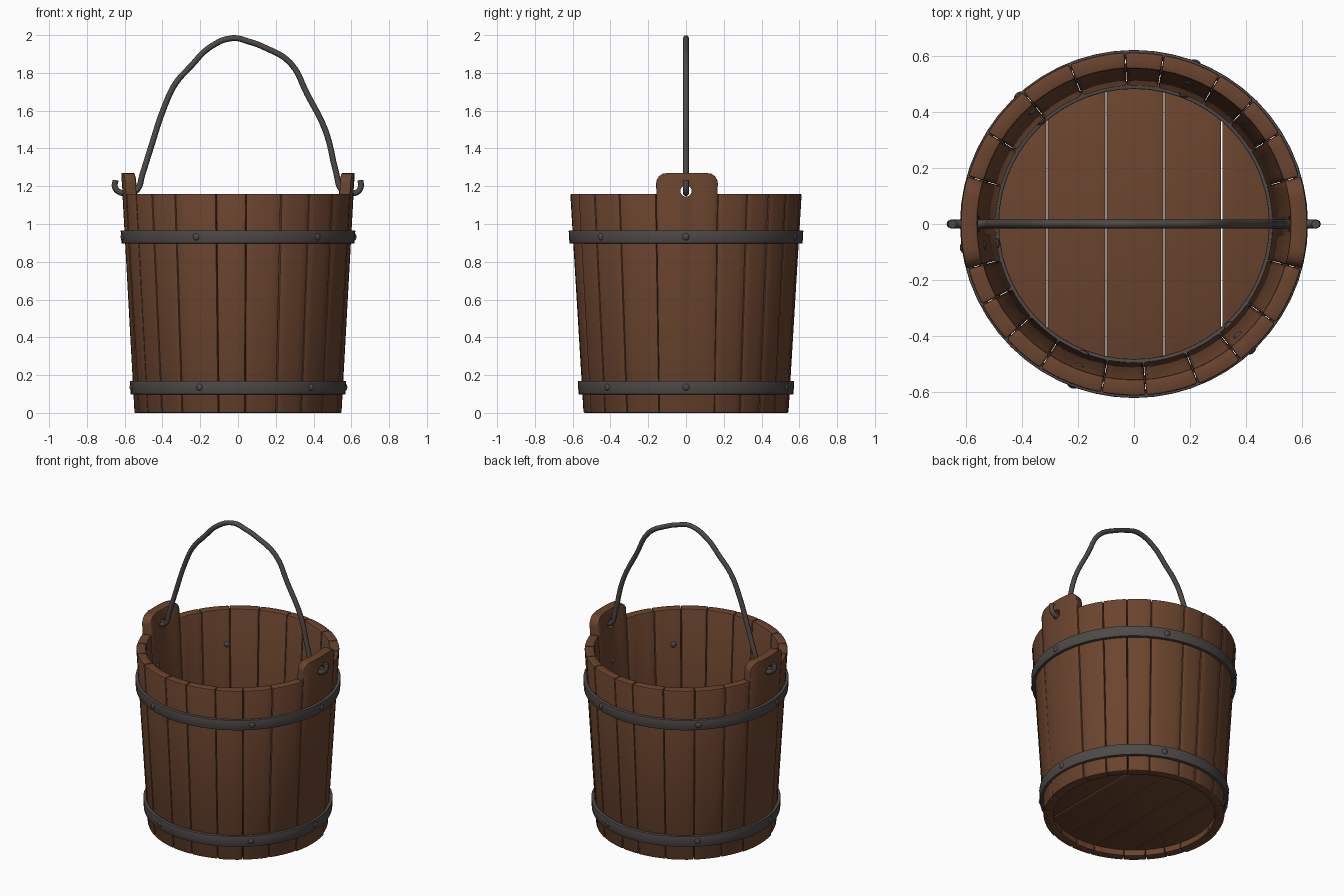
import bpy, bmesh, math, random
from mathutils import Vector, Matrix

if "Cube" in bpy.data.objects:
    bpy.data.objects.remove(bpy.data.objects["Cube"])

random.seed(4)
HEIGHT, EAR_TOP = 1.16, 1.27


def material(name, rgb):
    m = bpy.data.materials.new(name)
    m.diffuse_color = (*rgb, 1)
    m.use_nodes = True
    m.node_tree.nodes["Principled BSDF"].inputs["Base Color"].default_value = m.diffuse_color
    return m


WOOD = material("brown wood", (0.145, 0.058, 0.027))
IRON = material("dark iron", (0.075, 0.067, 0.063))


def outer(z):
    return 0.545 + 0.07 * z / HEIGHT


def finish(bm, name, mat, bevel=0, smooth=True):
    bmesh.ops.recalc_face_normals(bm, faces=bm.faces)
    me = bpy.data.meshes.new(name)
    bm.to_mesh(me)
    bm.free()
    ob = bpy.data.objects.new(name, me)
    bpy.context.collection.objects.link(ob)
    me.materials.append(mat)
    bpy.context.view_layer.objects.active = ob
    bpy.ops.object.select_all(action='DESELECT')
    ob.select_set(True)
    if bevel:
        b = ob.modifiers.new("bevel", 'BEVEL')
        b.width, b.segments = bevel, 2
        b.limit_method, b.angle_limit = 'ANGLE', math.radians(40)
        bpy.ops.object.modifier_apply(modifier="bevel")
    if smooth:
        bpy.ops.object.shade_smooth_by_angle(angle=math.radians(40))
    return ob


def sweep(bm, sections, closed):
    """Join matching loops of points into a tube."""
    rings = [[bm.verts.new(p) for p in s] for s in sections]
    n = len(rings[0])
    pairs = list(zip(rings, rings[1:])) + ([(rings[-1], rings[0])] if closed else [])
    for a, b in pairs:
        for i in range(n):
            j = (i + 1) % n
            bm.faces.new((a[i], a[j], b[j], b[i]))
    if not closed:
        bm.faces.new(rings[0])
        bm.faces.new(rings[-1][::-1])


def polar(r, a, z):
    return Vector((r * math.cos(a), r * math.sin(a), z))


def stave(name, a0, a1, ear=False):
    a0, a1 = math.radians(a0) + 0.002, math.radians(a1) - 0.002
    n = 14 if ear else 4
    dr = 0.003 if ear else random.uniform(-0.003, 0.002)
    corner = 0.055
    sections = []
    for i in range(n + 1):
        t = i / n
        if ear:  # columns bunch up toward the rounded corners
            t = 0.5 - 0.5 * math.cos(math.pi * t)
        a = a0 + (a1 - a0) * t
        top = HEIGHT
        if ear:
            edge = min(t, 1 - t) * (a1 - a0) * 0.61
            d = max(0, corner - edge)
            top = EAR_TOP - corner + math.sqrt(max(0, corner ** 2 - d ** 2))
        lean = outer(min(top, HEIGHT)) + dr
        sections.append([polar(outer(0) + dr, a, 0), polar(lean, a, top),
                         polar(lean - 0.058, a, top), polar(0.487, a, 0)])
    bm = bmesh.new()
    sweep(bm, sections, False)
    return finish(bm, name, WOOD, 0.012 if ear else 0.008)


# Staves around the wall, with a tall ear on each side
seams = [-15, 16, 32, 46, 60, 80, 93, 112, 130, 148, 164, 195, 208,
         222, 237, 259, 274, 292, 308, 325, 345]
ears = []
for k, (a, b) in enumerate(zip(seams, seams[1:])):
    is_ear = a in (-15, 164)
    ob = stave("ear_stave" if is_ear else f"stave_{k}", a, b, is_ear)
    if is_ear:
        ears.append(ob)

# Holes through the ears for the handle
bm = bmesh.new()
bmesh.ops.create_cone(bm, cap_ends=True, segments=20, radius1=0.03, radius2=0.03, depth=1.6,
                      matrix=Matrix.Translation((0, 0, 1.175)) @ Matrix.Rotation(math.pi / 2, 4, 'Y'))
cutter = finish(bm, "hole_cutter", WOOD, smooth=False)
cutter.hide_render = True
for ob in ears:
    m = ob.modifiers.new("hole", 'BOOLEAN')
    m.operation, m.object, m.solver = 'DIFFERENCE', cutter, 'EXACT'
    bpy.context.view_layer.objects.active = ob
    bpy.ops.object.modifier_apply(modifier="hole")
bpy.data.objects.remove(cutter)

# Floor planks, cut to a circle
FLOOR_R = 0.493
cuts = [-FLOOR_R, -0.31, -0.1, 0.107, 0.313, FLOOR_R]
for k, (x0, x1) in enumerate(zip(cuts, cuts[1:])):
    x0, x1 = x0 + 0.002, x1 - 0.002
    xs = [x0 + (x1 - x0) * i / 8 for i in range(9)]
    half = [(x, math.sqrt(FLOOR_R ** 2 - x * x)) for x in xs]
    outline = half + [(x, -y) for x, y in half[::-1]]
    bm = bmesh.new()
    sweep(bm, [[(x, y, z) for x, y in outline] for z in (0.04, 0.09)], False)
    finish(bm, f"floor_plank_{k}", WOOD, 0.004)


def hoop(name, r0, r1, z0, z1, t0, t1):
    """Band with inner radii r0/r1 at its lower and upper edges."""
    bm = bmesh.new()
    sections = []
    for i in range(56):
        a = 2 * math.pi * i / 56
        sections.append([polar(r0, a, z0), polar(r0 + t0, a, z0),
                         polar(r1 + t1, a, z1), polar(r1, a, z1)])
    sweep(bm, sections, True)
    finish(bm, name, IRON, 0.004)


# Iron hoops outside and a thin ring where floor meets wall
for name, z0, z1 in (("upper_hoop", 0.897, 0.966), ("lower_hoop", 0.098, 0.17)):
    hoop(name, outer(z0) - 0.008, outer(z1) - 0.008, z0, z1, 0.026, 0.026)
hoop("floor_ring", 0.482, 0.482, 0.085, 0.125, 0.03, 0.03)

# Rivets, showing a head outside and inside
for level, z in (("upper", 0.932), ("lower", 0.136)):
    bm = bmesh.new()
    for deg in (0, 69, 132, 188, 249, 313):
        a = math.radians(deg)
        for r in (outer(z) + 0.015, outer(z) - 0.057):
            mat = (Matrix.Translation(polar(r, a, z)) @ Matrix.Rotation(a, 4, 'Z')
                   @ Matrix.Diagonal((0.6, 1, 1, 1)))
            bmesh.ops.create_uvsphere(bm, u_segments=10, v_segments=6, radius=0.019, matrix=mat)
    finish(bm, f"{level}_rivets", IRON)

# Bent wire handle, hooked through both ears
path = [(-0.648, 1.232), (-0.652, 1.195), (-0.625, 1.168), (-0.575, 1.165), (-0.535, 1.18),
        (-0.507, 1.26), (-0.466, 1.39), (-0.386, 1.63), (-0.33, 1.745), (-0.25, 1.835),
        (-0.15, 1.935), (-0.03, 1.984), (0.06, 1.965), (0.14, 1.935), (0.275, 1.855),
        (0.365, 1.69), (0.465, 1.49), (0.52, 1.27), (0.55, 1.18), (0.59, 1.165),
        (0.63, 1.168), (0.65, 1.195), (0.648, 1.232)]
cu = bpy.data.curves.new("handle", 'CURVE')
cu.dimensions = '3D'
cu.bevel_depth, cu.bevel_resolution, cu.use_fill_caps = 0.0155, 2, True
cu.resolution_u = 4
sp = cu.splines.new('BEZIER')
sp.bezier_points.add(len(path) - 1)
for bp, (x, z) in zip(sp.bezier_points, path):
    bp.co = (x, 0, z)
    bp.handle_left_type = bp.handle_right_type = 'AUTO'
cu.materials.append(IRON)
handle = bpy.data.objects.new("handle", cu)
bpy.context.collection.objects.link(handle)
